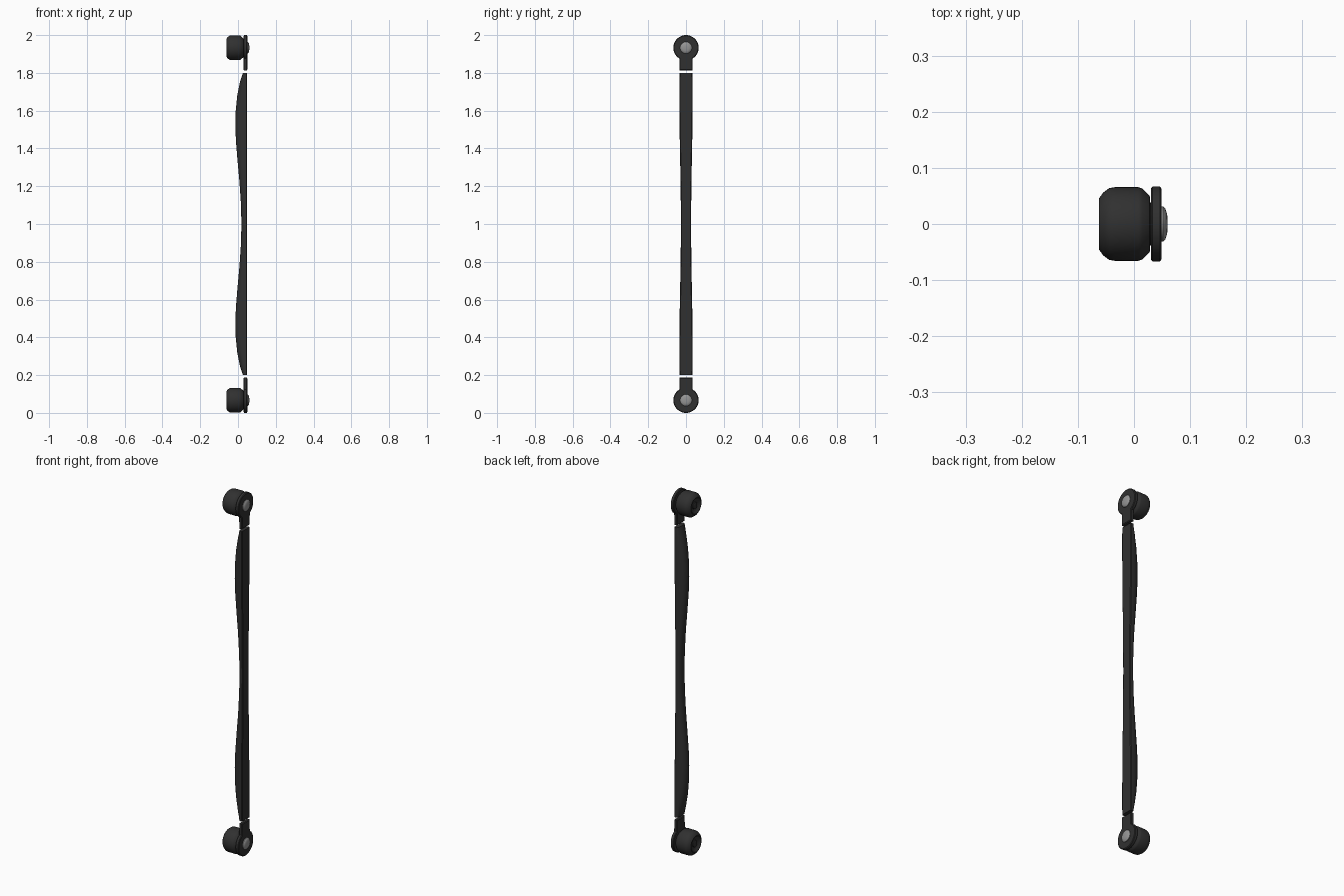
import bpy, bmesh, math

if "Cube" in bpy.data.objects:
    bpy.data.objects.remove(bpy.data.objects["Cube"])

def material(name, v):
    m = bpy.data.materials.new(name)
    m.diffuse_color = (v, v, v, 1)
    m.use_nodes = True
    m.node_tree.nodes["Principled BSDF"].inputs["Base Color"].default_value = m.diffuse_color
    return m

BLACK = material("black_rubber", 0.03)
STEEL = material("steel", 0.3)
Z_WHEEL = 0.067

def finish(name, bm, mat, angle=35):
    bmesh.ops.recalc_face_normals(bm, faces=bm.faces)
    me = bpy.data.meshes.new(name)
    bm.to_mesh(me)
    bm.free()
    me.materials.append(mat)
    ob = bpy.data.objects.new(name, me)
    bpy.context.collection.objects.link(ob)
    bpy.ops.object.select_all(action='DESELECT')
    ob.select_set(True)
    bpy.context.view_layer.objects.active = ob
    bpy.ops.object.shade_smooth_by_angle(angle=math.radians(angle))
    return ob

def loft(name, rings, mat):
    bm = bmesh.new()
    loops = [[bm.verts.new(p) for p in r] for r in rings]
    n = len(loops[0])
    for a, b in zip(loops, loops[1:]):
        for i in range(n):
            j = (i + 1) % n
            bm.faces.new((a[i], a[j], b[j], b[i]))
    bm.faces.new(loops[0])
    bm.faces.new(loops[-1])
    return finish(name, bm, mat)

# Turned part around the x axis from (x, radius) pairs
def turned(name, profile, zc, mat, n=40):
    ang = [2 * math.pi * i / n for i in range(n)]
    return loft(name, [[(x, r * math.cos(a), zc + r * math.sin(a)) for a in ang]
                       for x, r in profile], mat)

# Keyhole plate: round eye with a straight tongue
def plate(name, zc, d):
    r, w, end = 0.067, 0.035, 0.12
    a0 = math.asin(w / r)
    def outline(x, inset):
        rr, ww = r - inset, w - inset
        pts = [(x, ww, zc + d * (end - inset)), (x, -ww, zc + d * (end - inset))]
        for i in range(37):
            a = -a0 - (2 * math.pi - 2 * a0) * i / 36
            pts.append((x, rr * math.sin(a), zc + d * rr * math.cos(a)))
        return pts
    loft(name, [outline(0.030, 0.004), outline(0.033, 0), outline(0.046, 0),
                outline(0.049, 0.004)], BLACK)

for end, zc, d in (("lower", Z_WHEEL, 1), ("upper", 2 - Z_WHEEL, -1)):
    # Barrel roller with a shallow dished outer face
    turned(end + "_roller", [(-0.050, 0.014), (-0.054, 0.034), (-0.062, 0.042),
           (-0.062, 0.046), (-0.055, 0.056), (-0.044, 0.064), (-0.035, 0.0655),
           (0.008, 0.0655), (0.015, 0.063), (0.028, 0.050), (0.029, 0.038),
           (0.032, 0.038)], zc, BLACK)
    turned(end + "_hub", [(-0.048, 0.018), (-0.056, 0.018), (-0.058, 0.014)], zc, BLACK)
    plate(end + "_plate", zc, d)
    # Domed rivet
    turned(end + "_rivet", [(0.047, 0.031), (0.052, 0.031), (0.056, 0.027),
           (0.059, 0.018), (0.060, 0.006)], zc, STEEL)

# Handle bar: D-shaped section, flat on the right, with two long swells
KEYS = [(0.2, 0.026, 0.034), (0.25, 0.010, 0.035), (0.32, -0.004, 0.035),
        (0.4, -0.012, 0.0345), (0.48, -0.014, 0.034), (0.56, -0.011, 0.033),
        (0.66, -0.003, 0.031), (0.78, 0.008, 0.029), (0.9, 0.016, 0.0275),
        (1.0, 0.018, 0.027)]
keys = KEYS + [(2 - z, x, w) for z, x, w in KEYS[-2::-1]]

def section(z, xl, w):
    pts = [(0.048, -w + 0.004, z), (0.048, w - 0.004, z), (0.045, w, z)]
    xm = 0.034
    for i in range(17):
        a = math.pi * i / 16
        pts.append((xm - (xm - xl) * math.sin(a) ** 0.9, w * math.cos(a), z))
    return pts + [(0.045, -w, z)]

loft("handle_bar", [section(*k) for k in keys], BLACK)
